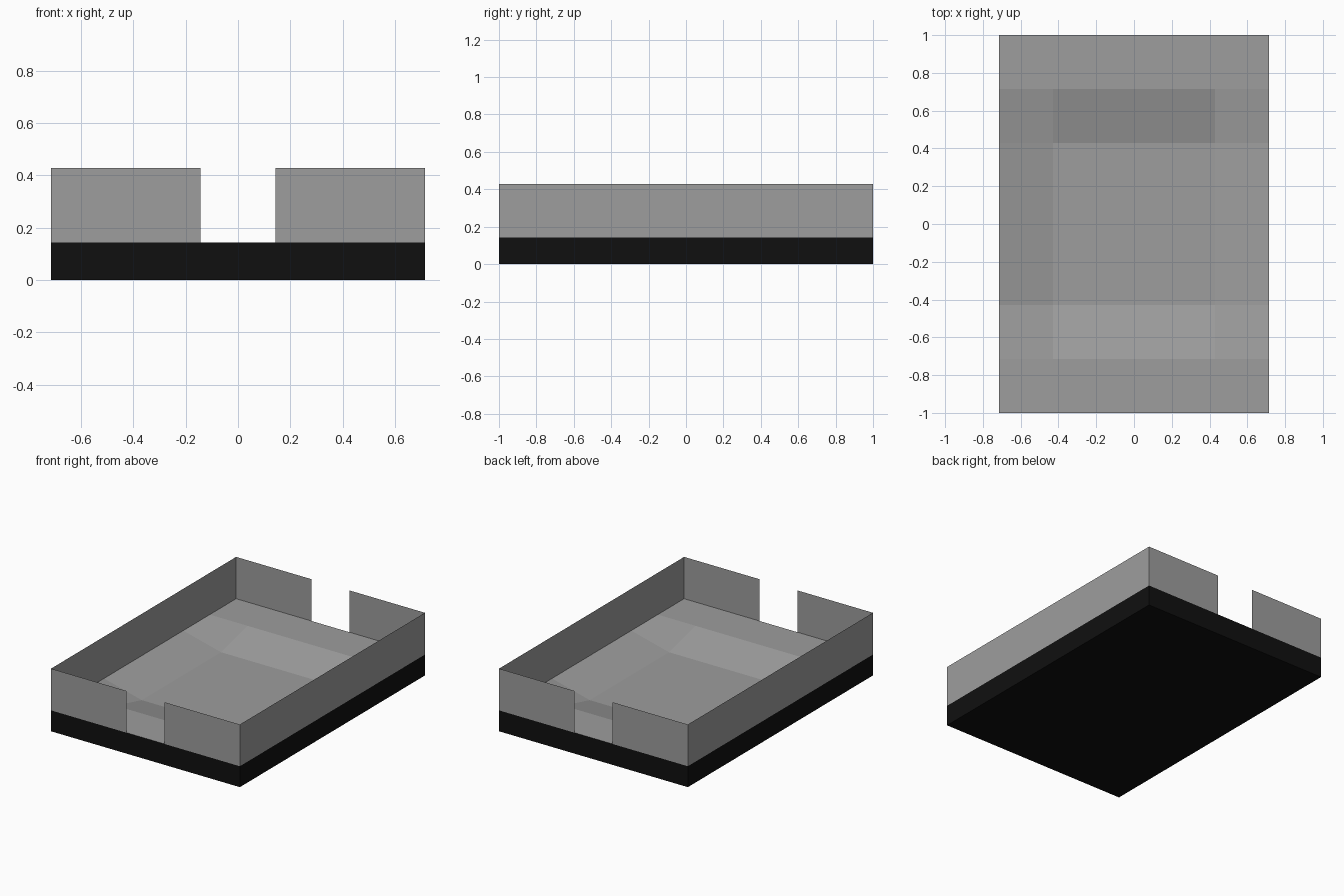
import bpy

if "Cube" in bpy.data.objects:
    bpy.data.objects.remove(bpy.data.objects["Cube"])

U = 1 / 7  # the model sits on a grid of 1/7 units
HX, HY = 5 * U, 7 * U
FLOOR, TOP = U, 3 * U


def material(name, value):
    m = bpy.data.materials.new(name)
    m.diffuse_color = (value, value, value, 1)
    m.use_nodes = True
    m.node_tree.nodes["Principled BSDF"].inputs["Base Color"].default_value = m.diffuse_color
    return m


grey = material("mid grey", 0.34)
black = material("black", 0.005)


def mesh_object(name, verts, faces, mat):
    me = bpy.data.meshes.new(name)
    me.from_pydata(verts, [], faces)
    me.materials.append(mat)
    ob = bpy.data.objects.new(name, me)
    bpy.context.collection.objects.link(ob)
    return ob


def wall(name, a, b):
    """Thin upright sheet between two plan points."""
    verts = [(*a, FLOOR), (*b, FLOOR), (*b, TOP), (*a, TOP)]
    return mesh_object(name, verts, [(0, 1, 2, 3)], grey)


# Black base: open-topped box closed by the floor
ring = [(-HX, -HY), (HX, -HY), (HX, HY), (-HX, HY)]
verts = [(x, y, z) for z in (0, FLOOR) for x, y in ring]
faces = [(3, 2, 1, 0)] + [(i, (i + 1) % 4, (i + 1) % 4 + 4, i + 4) for i in range(4)]
mesh_object("base", verts, faces, black)

# Grey floor: grid whose central panel is sunk by half a unit
xs = [n * U for n in (-5, -3, 3, 5)]
ys = [n * U for n in (-7, -5, -3, 3, 5, 7)]
verts = [(x, y, FLOOR - (U / 2 if abs(x) < 4 * U and abs(y) < 4 * U else 0))
         for y in ys for x in xs]
nx = len(xs)
faces = [(j * nx + i, j * nx + i + 1, (j + 1) * nx + i + 1, (j + 1) * nx + i)
         for j in range(len(ys) - 1) for i in range(nx - 1)]
mesh_object("sunken_floor", verts, faces, grey)

# Side walls, and end walls with a central gap
wall("right_wall", (HX, -HY), (HX, HY))
wall("left_wall", (-HX, HY), (-HX, -HY))
for end, y, s in (("front", -HY, 1), ("back", HY, -1)):
    wall(end + "_wall_a", (-s * HX, y), (-s * U, y))
    wall(end + "_wall_b", (s * U, y), (s * HX, y))
